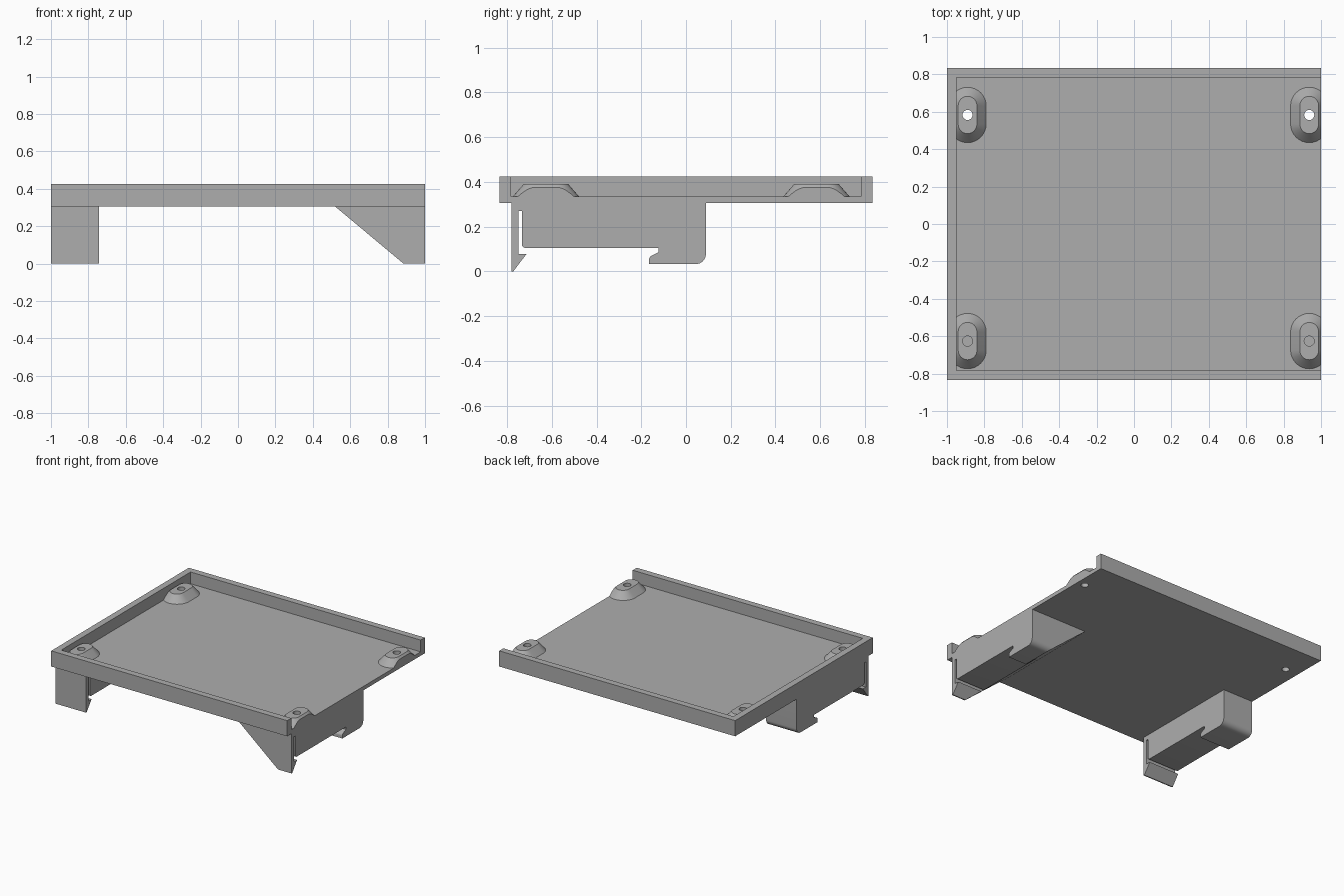
import bpy, bmesh, math
from mathutils import Vector

if "Cube" in bpy.data.objects:
    bpy.data.objects.remove(bpy.data.objects["Cube"])

grey = bpy.data.materials.new("plain grey")
grey.use_nodes = True
colour = (0.42, 0.42, 0.42, 1)
grey.diffuse_color = colour
grey.node_tree.nodes["Principled BSDF"].inputs["Base Color"].default_value = colour

UNDER, FLOOR, RIM = 0.305, 0.335, 0.425
DEPTH, WALL = 0.833, 0.05
BOSS_TOP = 0.39


def finish(bm, name, smooth=False):
    bmesh.ops.recalc_face_normals(bm, faces=bm.faces)
    mesh = bpy.data.meshes.new(name)
    bm.to_mesh(mesh)
    bm.free()
    obj = bpy.data.objects.new(name, mesh)
    bpy.context.collection.objects.link(obj)
    mesh.materials.append(grey)
    if smooth:
        bpy.ops.object.select_all(action='DESELECT')
        obj.select_set(True)
        bpy.context.view_layer.objects.active = obj
        bpy.ops.object.shade_smooth_by_angle(angle=math.radians(30))
    return obj


def box(name, low, high):
    bm = bmesh.new()
    bmesh.ops.create_cube(bm, size=1)
    for v in bm.verts:
        v.co = [l + (c + 0.5) * (h - l) for c, l, h in zip(v.co, low, high)]
    return finish(bm, name)


def loft(bm, rings):
    """Skin a list of equal closed rings and cap both ends."""
    loops = [[bm.verts.new(p) for p in ring] for ring in rings]
    for a, b in zip(loops, loops[1:]):
        for i in range(len(a)):
            j = (i + 1) % len(a)
            bm.faces.new((a[i], a[j], b[j], b[i]))
    bm.faces.new(loops[0])
    bm.faces.new(loops[-1])


def stadium(x, y, z, radius, straight, steps=16):
    ring = []
    for side in (1, -1):
        for i in range(steps + 1):
            a = math.pi * i / steps
            ring.append((x + side * radius * math.cos(a),
                         y + side * (straight + radius * math.sin(a)), z))
    return ring


def cut(obj, cutter):
    cutter.hide_render = True
    cutter.hide_viewport = True
    mod = obj.modifiers.new("cut", 'BOOLEAN')
    mod.operation = 'DIFFERENCE'
    mod.solver = 'EXACT'
    mod.object = cutter


# Tray: a slab hollowed out, open on the left side
tray = box("tray", (-1, -DEPTH, UNDER), (1, DEPTH, RIM))
pocket = box("pocket_cutter", (-1 + WALL, -DEPTH + WALL, FLOOR),
             (1.2, DEPTH - WALL, RIM + 0.2))
cut(tray, pocket)

# Four tapered oblong bosses with screw holes
for side, x in (("right", -0.89), ("left", 0.937)):
    for end, y in (("front", -0.626), ("back", 0.583)):
        bm = bmesh.new()
        loft(bm, [stadium(x, y, FLOOR, 0.1, 0.048),
                  stadium(x, y, BOSS_TOP, 0.05, 0.05)])
        # Trim flush with the tray's outer edge
        if x > 0:
            geom = bm.verts[:] + bm.edges[:] + bm.faces[:]
            bmesh.ops.bisect_plane(bm, geom=geom, plane_co=(1, 0, 0),
                                   plane_no=(1, 0, 0), clear_outer=True)
            bmesh.ops.holes_fill(bm, edges=[e for e in bm.edges if e.is_boundary])
        boss = finish(bm, f"{end}_{side}_boss", True)

        bm = bmesh.new()
        loft(bm, [stadium(x, y, z, 0.027, 0, 12) for z in (UNDER - 0.1, RIM)])
        bmesh.ops.remove_doubles(bm, verts=bm.verts, dist=0.0001)
        pin = finish(bm, f"{end}_{side}_hole_cutter")
        cut(boss, pin)
        cut(tray, pin)


def arc(cy, cz, radius, start, stop, steps=8):
    angles = [math.radians(start + (stop - start) * i / steps) for i in range(steps + 1)]
    return [(cy + radius * math.cos(a), cz + radius * math.sin(a)) for a in angles]


# Clip leg profile (y, z): spring hook in front, slit, body, undercut rear lip
clip = [(-0.78, UNDER), (-0.78, 0.0), (-0.772, 0.0), (-0.713, 0.078), (-0.749, 0.078)]
clip += [(-0.749, 0.27), (-0.733, 0.27)]
clip += arc(-0.718, 0.12, 0.015, 180, 270, 4)
clip += [(-0.122, 0.105), (-0.122, 0.086), (-0.158, 0.068)]
clip += arc(-0.15, 0.053, 0.015, 150, 180, 2)
clip += [(-0.165, 0.033)]
clip += arc(0.044, 0.078, 0.045, -90, 0)
clip += [(0.09, UNDER)]


def leg(name, outer, inner):
    bm = bmesh.new()
    loft(bm, [[(outer, y, z) for y, z in clip],
              [(inner(z), y, z) for y, z in clip]])
    finish(bm, name, True)


leg("right_clip_leg", -1, lambda z: -0.742)
# Left leg has a sloping inner side
leg("left_clip_leg", 1, lambda z: 0.885 - 0.365 * z / UNDER)
